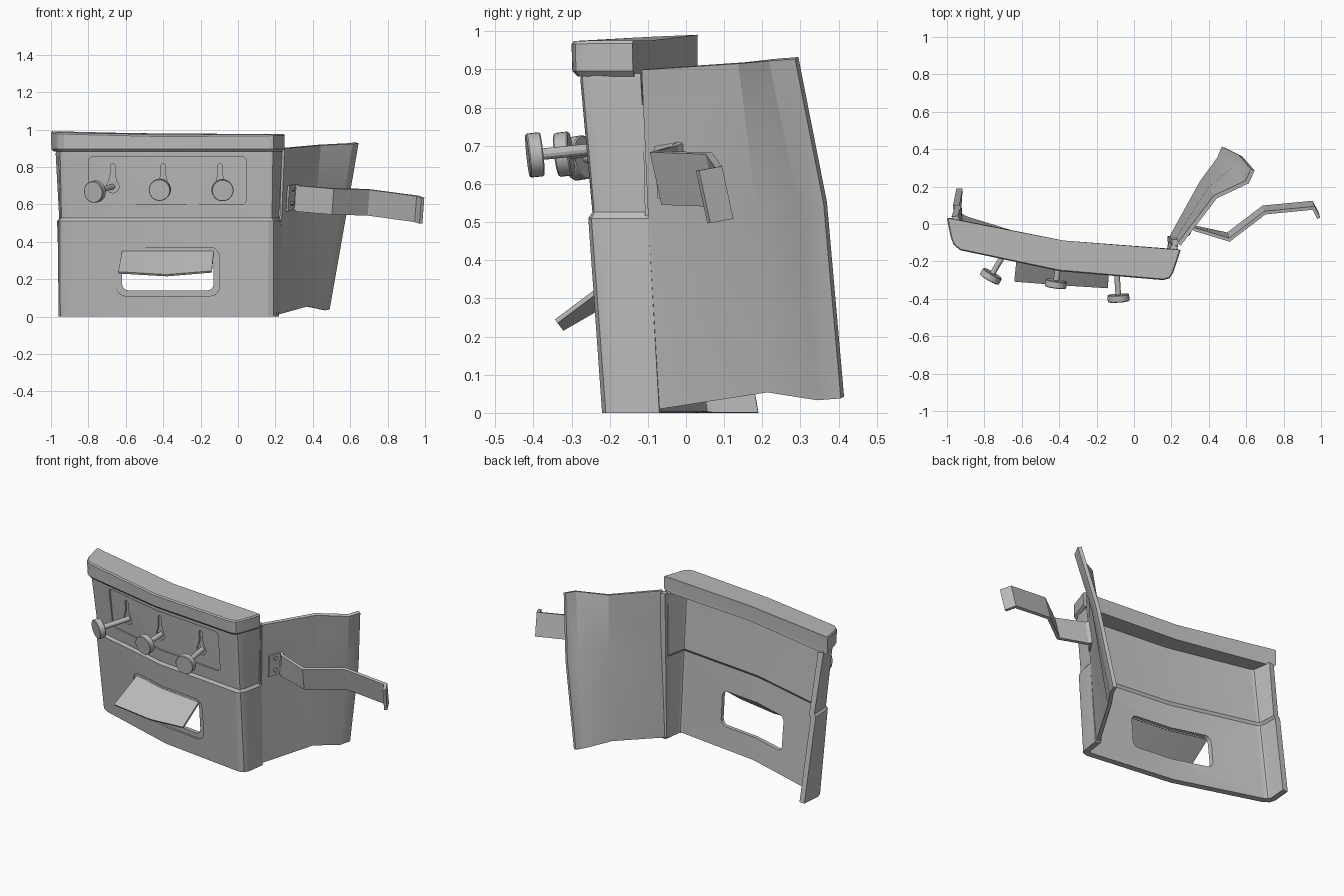
import bpy, bmesh, math
from mathutils import Vector

if "Cube" in bpy.data.objects:
    bpy.data.objects.remove(bpy.data.objects["Cube"])

grey = bpy.data.materials.new("plain grey")
grey.use_nodes = True
grey.diffuse_color = (0.5, 0.5, 0.5, 1)
grey.node_tree.nodes["Principled BSDF"].inputs["Base Color"].default_value = (0.5, 0.5, 0.5, 1)


def shade(ob):
    """Bake the modifiers, then smooth gentle bends and keep folds crisp."""
    bpy.ops.object.select_all(action='DESELECT')
    ob.select_set(True)
    bpy.context.view_layer.objects.active = ob
    for mod in list(ob.modifiers):
        bpy.ops.object.modifier_apply(modifier=mod.name)
    bpy.ops.object.shade_smooth_by_angle(angle=math.radians(22))
    ob.modifiers.new("even shading", 'WEIGHTED_NORMAL').keep_sharp = True


def finish(bm, name, thick=0, offset=0, smooth=True):
    bmesh.ops.recalc_face_normals(bm, faces=bm.faces)
    mesh = bpy.data.meshes.new(name)
    bm.to_mesh(mesh)
    bm.free()
    ob = bpy.data.objects.new(name, mesh)
    bpy.context.collection.objects.link(ob)
    mesh.materials.append(grey)
    if thick:
        mod = ob.modifiers.new("thickness", 'SOLIDIFY')
        mod.thickness, mod.offset = thick, offset
        mod.use_even_offset = True
    if smooth:
        shade(ob)
    return ob


def loft(rows, name, closed=False, **kw):
    """Skin a stack of point rows; closed rows also get end caps."""
    bm = bmesh.new()
    vs = [[bm.verts.new(p) for p in row] for row in rows]
    n = len(rows[0])
    for a, b in zip(vs, vs[1:]):
        for i in range(n if closed else n - 1):
            j = (i + 1) % n
            bm.faces.new((a[i], a[j], b[j], b[i]))
    if closed:
        bm.faces.new(vs[0])
        bm.faces.new(vs[-1])
    return finish(bm, name, **kw)


def inset(path, d):
    """Move an open plan path inward (to its left) by d."""
    out = []
    for i, p in enumerate(path):
        a, b = path[max(i - 1, 0)], path[min(i + 1, len(path) - 1)]
        t = (b - a).normalized()
        out.append(p + Vector((-t.y, t.x)) * d)
    return out


def vecs(*pts):
    return [Vector(p) for p in pts]


# plan outline of the wrap-around front shell, at the foot and under the rim
FOOT = vecs((-.95, .19), (-.96, .07), (-.95, .035), (-.91, .01), (-.39, -.15),
            (.16, -.22), (.19, -.21), (.205, -.18), (.22, -.07))
HEAD = vecs((-.98, .04), (-.965, -.06), (-.955, -.09), (-.92, -.115), (-.4, -.232),
            (.165, -.282), (.19, -.275), (.21, -.24), (.24, -.12))
TOP = .875


def plan(z, d=0):
    path = [a.lerp(b, z / TOP) for a, b in zip(FOOT, HEAD)]
    return [Vector((p.x, p.y, z)) for p in inset(path, d)]


def front_y(x, z):
    """Depth of the folded front face at a given place."""
    p = plan(z)
    a, b = (p[3], p[4]) if x < p[4].x else (p[4], p[5])
    return a.y + (b.y - a.y) * (x - a.x) / (b.x - a.x)


levels = [(0, 0), (.51, 0), (.526, .012), (.87, .005), (.89, .008)]
shell = loft([plan(z, d) for z, d in levels], "front_shell", thick=.034, offset=-1, smooth=False)
cutters = []


# cutters that follow the fold of the front face
def cut(outline, depth, name):
    rows = [[Vector((x, front_y(x, z) + d, z)) for x, z in outline] for d in (-.06, depth)]
    bm = bmesh.new()
    vs = [[bm.verts.new(p) for p in row] for row in rows]
    n = len(outline)
    for i in range(n):
        j = (i + 1) % n
        bm.faces.new((vs[0][i], vs[0][j], vs[1][j], vs[1][i]))
    for row in vs:
        bmesh.ops.triangulate(bm, faces=[bm.faces.new(row)])
    ob = finish(bm, name, smooth=False)
    ob.hide_render = True
    cutters.append(ob)
    mod = shell.modifiers.new(name, 'BOOLEAN')
    mod.operation, mod.object, mod.solver = 'DIFFERENCE', ob, 'EXACT'


def rounded(x0, x1, z0, z1, r):
    pts = []
    for k, (cx, cz) in enumerate([(x1 - r, z1 - r), (x0 + r, z1 - r), (x0 + r, z0 + r), (x1 - r, z0 + r)]):
        for s in range(5):
            a = math.pi / 2 * (k + s / 4)
            pts.append((cx + r * math.cos(a), cz + r * math.sin(a)))
        if k in (0, 2):  # extra point where the face folds
            pts.append((-.395, z1 if k == 0 else z0))
    return pts


def teardrop(x):
    lower = [(x + .034 * math.cos(a), .695 + .034 * math.sin(a))
             for a in [math.radians(130 + 28 * s) for s in range(11)]]
    return lower + [(x + .012, .76), (x + .012, .81), (x, .82), (x - .012, .81), (x - .012, .76)]


cut(rounded(-.8, .045, .6, .855, .025), .02, "control_recess_cutter")
cut(rounded(-.65, -.1, .11, .37, .05), .012, "window_recess_cutter")
cut(rounded(-.62, -.13, .14, .35, .035), .12, "window_hole_cutter")
SLOTS = (-.67, -.4, -.095)
for x in SLOTS:
    cut(teardrop(x), .03, "slot_cutter")
shade(shell)
for ob in cutters:
    bpy.data.objects.remove(ob)

# rim capping the shell
RIM = vecs((-1, .03), (-.98, -.07), (-.965, -.11), (-.93, -.14), (-.4, -.252), (.155, -.3),
           (.19, -.29), (.21, -.26), (.25, -.14), (-.38, -.088))


def rim_row(z, d, sag):
    front = inset(RIM[:9], d) + [RIM[9]]
    return [Vector((p.x, p.y, z + sag * (.016 * abs(p.x + .25) + .04 * (p.y - front[4].y) * (p.x < 0))))
            for p in front]


loft([rim_row(.882, .016, 0), rim_row(.896, .002, 0), rim_row(.96, 0, 1), rim_row(.968, .006, 1)],
     "top_rim", closed=True)

# swung-back door leaf with a folded free edge
door = [vecs((.2, -.07, .01), (.36, .22, .055), (.455, .35, .035), (.48, .41, .04)),
        vecs((.225, -.095, .55), (.405, .19, .55), (.54, .3, .55), (.57, .365, .55)),
        vecs((.24, -.11, .9), (.435, .145, .917), (.605, .225, .925), (.635, .29, .93))]
loft(door, "door_leaf", thick=.022)

# hinge post
post = [(-.016, -.016), (.016, -.016), (.016, .016), (-.016, .016)]
loft([[Vector((cx + x, cy + y, z)) for x, y in post]
      for cx, cy, z in [(.195, -.08, .012), (.22, -.1, .895)]], "hinge_post", closed=True)

# bent handle strap: a mounting plate along the door, then the arm
strap = vecs((.268, -.078, .7), (.308, -.012, .71), (.328, -.03, .7), (.51, -.085, .685),
             (.7, .06, .68), (.96, .085, .645), (.988, .03, .635))
lean = [.008, .008, .015] + [.03] * 4
loft([strap, [p + Vector((-.01, d, -.138)) for p, d in zip(strap, lean)]], "handle_strap", thick=.018)


def rod(a, b, r, name, sides=20):
    axis = (b - a).normalized()
    turn = axis.to_track_quat('Z', 'Y')
    ring = [turn @ Vector((r * math.cos(t), r * math.sin(t), 0))
            for t in [2 * math.pi * i / sides for i in range(sides)]]
    e = axis * r * .06
    rows = [[a + p * .95 for p in ring], [a + e + p for p in ring],
            [b - e + p for p in ring], [b + p * .95 for p in ring]]
    loft(rows, name, closed=True)


for z in (.605, .68):
    rod(Vector((.272, -.037, z)), Vector((.3, -.055, z)), .011, "strap_rivet", 10)

# three control knobs on stems rising from the slots
centres = vecs((-.765, -.28, .668), (-.418, -.32, .678), (-.083, -.396, .676))
for x, centre in zip(SLOTS, centres):
    base = Vector((x, front_y(x, .695) + .032, .695))
    axis = (centre - base).normalized()
    rod(base, centre, .015, "knob_stem", 12)
    rod(centre - axis * .019, centre + axis * .019, .058, "knob_disc", 28)

# flap propped open over the window
hinge = [Vector((x, front_y(x, .345) + .012, .345)) for x in (-.62, -.39, -.13)]
lip = vecs((-.64, -.305, .235), (-.38, -.325, .22), (-.14, -.34, .24))
loft([hinge, lip], "window_flap", thick=.012)
